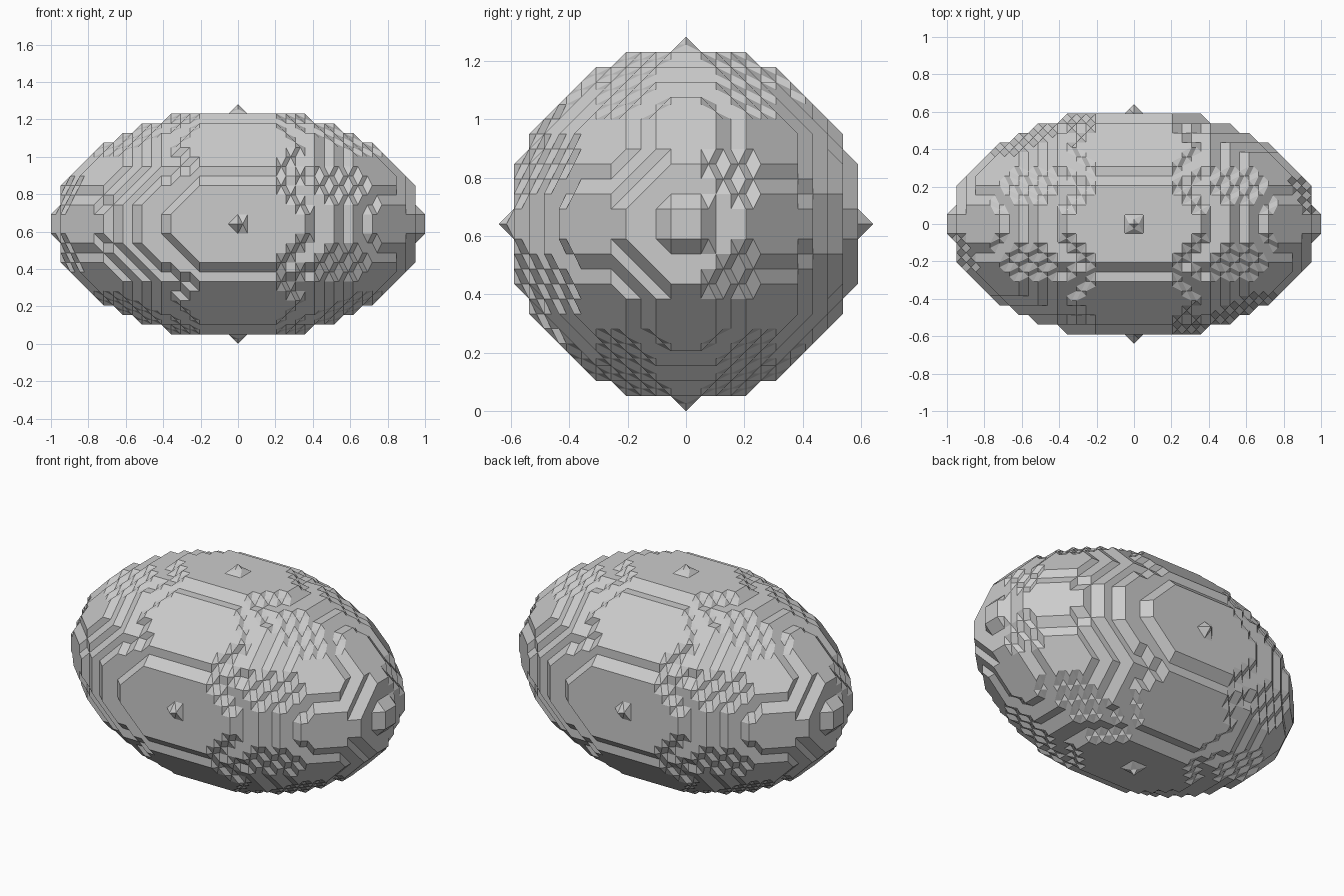
import bpy, bmesh
from math import radians
from itertools import product

if "Cube" in bpy.data.objects:
    bpy.data.objects.remove(bpy.data.objects["Cube"])

H = 2 / 39            # voxel size
R, STRETCH = 12, 1.6  # ellipsoid radius in voxels, and its x stretch


def inside(p):
    return (p[0] / STRETCH) ** 2 + p[1] ** 2 + p[2] ** 2 <= R * R + 1e-6


# the six faces of a unit cell, each as a ring of four corners
CELL_FACES = []
for axis, side in product(range(3), (0, 1)):
    ring = []
    for u, v in ((0, 0), (1, 0), (1, 1), (0, 1)):
        c = [u, v]
        c.insert(axis, side)
        ring.append(tuple(c))
    CELL_FACES.append(ring)

bm = bmesh.new()
verts = {}


def vert(key):
    # key is twice the midpoint of a crossed voxel edge
    if key not in verts:
        x, y, z = (k * H / 2 for k in key)
        verts[key] = bm.verts.new((x, y, z + (R + 0.5) * H))
    return verts[key]


# surface patch of each cell: join crossed-edge midpoints into loops
for cell in product(range(-20, 20), range(-13, 13), range(-13, 13)):
    n = sum(inside([a + b for a, b in zip(cell, c)]) for c in product((0, 1), repeat=3))
    if n in (0, 8):
        continue
    links = {}
    for ring in CELL_FACES:
        pts = [tuple(a + b for a, b in zip(cell, c)) for c in ring]
        ins = [inside(p) for p in pts]
        mids = [tuple(a + b for a, b in zip(pts[i], pts[(i + 1) % 4])) for i in range(4)]
        cross = [i for i in range(4) if ins[i] != ins[(i + 1) % 4]]
        if len(cross) == 2:
            pairs = [cross]
        elif len(cross) == 4:
            pairs = [(i - 1, i) for i in range(4) if ins[i]]
        else:
            pairs = []
        for i, j in pairs:
            links.setdefault(mids[i], []).append(mids[j])
            links.setdefault(mids[j], []).append(mids[i])
    todo = set(links)
    while todo:
        cur = min(todo)
        loop = []
        while cur is not None:
            loop.append(cur)
            todo.discard(cur)
            cur = next((k for k in links[cur] if k in todo), None)
        bm.faces.new([vert(k) for k in loop])

# clean up: outward normals, merged flat regions
bmesh.ops.triangulate(bm, faces=bm.faces[:])
bmesh.ops.recalc_face_normals(bm, faces=bm.faces[:])
bmesh.ops.dissolve_limit(bm, angle_limit=radians(0.5), verts=bm.verts[:], edges=bm.edges[:])

mesh = bpy.data.meshes.new("stepped_ellipsoid")
bm.to_mesh(mesh)
bm.free()
obj = bpy.data.objects.new("stepped_ellipsoid", mesh)
bpy.context.collection.objects.link(obj)
